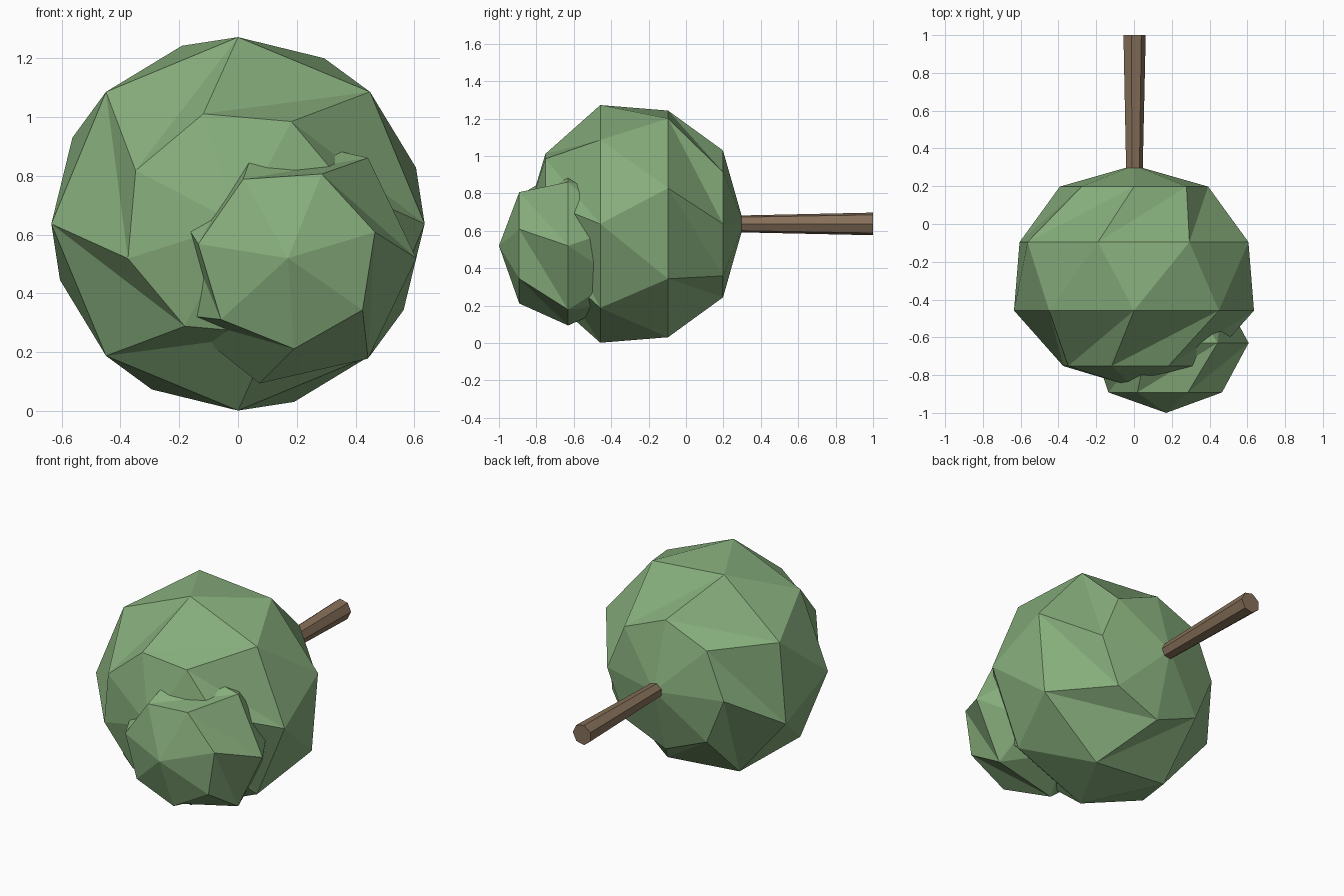
import bpy, bmesh
from math import sin, cos, pi, radians

if "Cube" in bpy.data.objects:
    bpy.data.objects.remove(bpy.data.objects["Cube"])


def material(name, color):
    m = bpy.data.materials.new(name)
    m.diffuse_color = (*color, 1)
    m.use_nodes = True
    m.node_tree.nodes["Principled BSDF"].inputs["Base Color"].default_value = m.diffuse_color
    return m


def finish(bm, name, mat):
    bmesh.ops.recalc_face_normals(bm, faces=bm.faces)
    me = bpy.data.meshes.new(name)
    bm.to_mesh(me)
    bm.free()
    me.materials.append(mat)
    ob = bpy.data.objects.new(name, me)
    bpy.context.collection.objects.link(ob)
    return ob


def ring(bm, center, y, r, sides, offset=0.0):
    return [bm.verts.new((center[0] + r * cos(2 * pi * i / sides + offset), y,
                          center[2] + r * sin(2 * pi * i / sides + offset)))
            for i in range(sides)]


def foliage(name, center, radius, depth, sides, rows, twist, twisted_parity, mat):
    """Low-poly ball along y, alternate rows twisted, triangulated."""
    bm = bmesh.new()
    back = bm.verts.new((center[0], center[1] + depth, center[2]))
    front = bm.verts.new((center[0], center[1] - depth, center[2]))
    rings = []
    for k in range(1, rows):
        a = pi * k / rows
        off = radians(twist) if k % 2 == twisted_parity else 0.0
        rings.append(ring(bm, center, center[1] + depth * cos(a), radius * sin(a), sides, off))
    for i in range(sides):
        j = (i + 1) % sides
        bm.faces.new((back, rings[0][i], rings[0][j]))
        bm.faces.new((front, rings[-1][j], rings[-1][i]))
        for p, q in zip(rings, rings[1:]):
            bm.faces.new((p[i], q[i], q[j]))
            bm.faces.new((p[i], q[j], p[j]))
    return finish(bm, name, mat)


green = material("leaf_green", (0.24, 0.42, 0.20))
brown = material("bark_brown", (0.24, 0.16, 0.10))

# Main crown and the smaller lobe on its front
foliage("main_crown", (0, -0.277, 0.637), 0.668, 0.587, 8, 5, 17.5, 0, green)
foliage("small_crown", (0.17, -0.63, 0.52), 0.437, 0.37, 7, 4, 16.7, 1, green)

# Tapered seven-sided trunk lying along y
bm = bmesh.new()
inner = ring(bm, (0, 0, 0.637), 0.1, 0.042, 7)
outer = ring(bm, (0, 0, 0.637), 1.0, 0.062, 7)
for i in range(7):
    j = (i + 1) % 7
    bm.faces.new((inner[i], inner[j], outer[j], outer[i]))
bm.faces.new(inner)
bm.faces.new(outer)
finish(bm, "trunk", brown)
